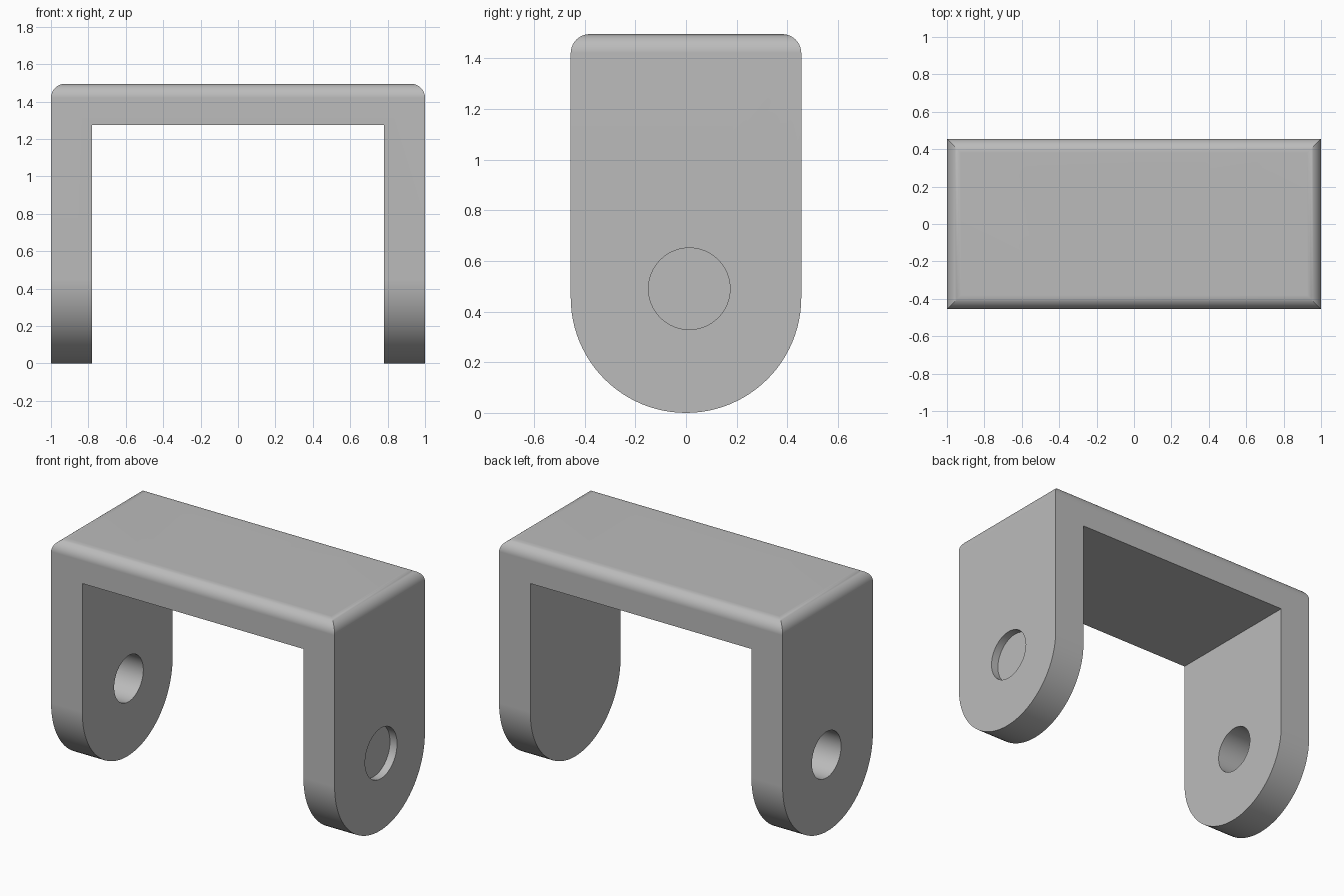
import bpy
import bmesh
from math import cos, sin, pi
from mathutils import Matrix, Vector

if "Cube" in bpy.data.objects:
    bpy.data.objects.remove(bpy.data.objects["Cube"], do_unlink=True)

HALF_W, TOP, WALL = 0.455, 1.495, 0.22
FILLET, OVER = 0.075, 0.02

grey = bpy.data.materials.new("satin grey")
grey.use_nodes = True
colour = (0.5, 0.5, 0.5, 1)
grey.diffuse_color = colour
grey.node_tree.nodes["Principled BSDF"].inputs["Base Color"].default_value = colour


def make_object(name, bm):
    mesh = bpy.data.meshes.new(name)
    bmesh.ops.recalc_face_normals(bm, faces=bm.faces)
    bm.to_mesh(mesh)
    bm.free()
    mesh.materials.append(grey)
    obj = bpy.data.objects.new(name, mesh)
    bpy.context.collection.objects.link(obj)
    return obj


def cut(cutter):
    """Subtract the cutter from the bracket and discard it."""
    cutter.hide_render = True
    mod = bracket.modifiers.new("cut", "BOOLEAN")
    mod.operation = "DIFFERENCE"
    mod.solver = "EXACT"
    mod.object = cutter
    bpy.ops.object.modifier_apply(modifier=mod.name)
    bpy.data.objects.remove(cutter, do_unlink=True)


def cut_hole(mouth, inward, depth, r_mouth, r_end, sides=48):
    """Round hole from a mouth point, tapering inward to the given depth."""
    inward = Vector(inward)
    bm = bmesh.new()
    bmesh.ops.create_cone(bm, cap_ends=True, segments=sides, radius1=r_mouth,
                          radius2=r_end, depth=depth + OVER)
    centre = Vector(mouth) + inward * (depth - OVER) / 2
    turn = inward.to_track_quat("Z", "Y").to_matrix().to_4x4()
    bm.transform(Matrix.Translation(centre) @ turn)
    cut(make_object("hole_cutter", bm))


# Solid block: straight top, half-round bottom, filleted top rim
bm = bmesh.new()
steps = 48
profile = [(HALF_W * cos(a), HALF_W - HALF_W * sin(a))
           for a in (pi * i / steps for i in range(steps + 1))]
profile += [(-HALF_W, TOP), (HALF_W, TOP)]
end = bm.faces.new([bm.verts.new((-1, y, z)) for y, z in profile])
grown = bmesh.ops.extrude_face_region(bm, geom=[end])["geom"]
bmesh.ops.translate(bm, vec=(2, 0, 0),
                    verts=[g for g in grown if isinstance(g, bmesh.types.BMVert)])
if not end.is_valid or len([f for f in bm.faces if len(f.verts) > 4]) < 2:
    bmesh.ops.holes_fill(bm, edges=bm.edges)
bmesh.ops.recalc_face_normals(bm, faces=bm.faces)
rim = [e for e in bm.edges if all(v.co.z > TOP - 0.001 for v in e.verts)]
bmesh.ops.bevel(bm, geom=rim, offset=FILLET, segments=10, profile=0.5,
                affect="EDGES")
bracket = make_object("u_bracket", bm)
bpy.ops.object.select_all(action="DESELECT")
bpy.context.view_layer.objects.active = bracket
bracket.select_set(True)

# Channel between the two legs
bm = bmesh.new()
bmesh.ops.create_cube(bm, size=1)
height = TOP - WALL + 0.2
bmesh.ops.scale(bm, vec=(2 * (1 - WALL), 2, height), verts=bm.verts)
bmesh.ops.translate(bm, vec=(0, 0, TOP - WALL - height / 2), verts=bm.verts)
cut(make_object("channel_cutter", bm))

# Mounting holes through the top plate
for x in (-0.495, -0.022, 0.45):
    for y in (-0.205, 0.236):
        cut_hole((x, y, TOP), (0, 0, -1), WALL + OVER, 0.064, 0.057, 32)

# Shaft holes in both legs, counterbored on the left one
AXIS_Y, AXIS_Z = 0.013, 0.49
for side in (-1, 1):
    cut_hole((side, AXIS_Y, AXIS_Z), (-side, 0, 0), WALL + OVER, 0.147, 0.147, 64)
cut_hole((1, AXIS_Y, AXIS_Z), (-1, 0, 0), 0.05, 0.161, 0.161, 64)

# Four screw holes around the counterbore
for i in range(4):
    a = i * pi / 2
    place = (1, AXIS_Y + 0.292 * cos(a), AXIS_Z - 0.004 + 0.292 * sin(a))
    cut_hole(place, (-1, 0, 0), WALL + OVER, 0.046, 0.037, 32)

# Smooth curves with crisp flats
bpy.ops.object.shade_smooth_by_angle(angle=pi / 6)
weighted = bracket.modifiers.new("flat_normals", "WEIGHTED_NORMAL")
weighted.keep_sharp = True
